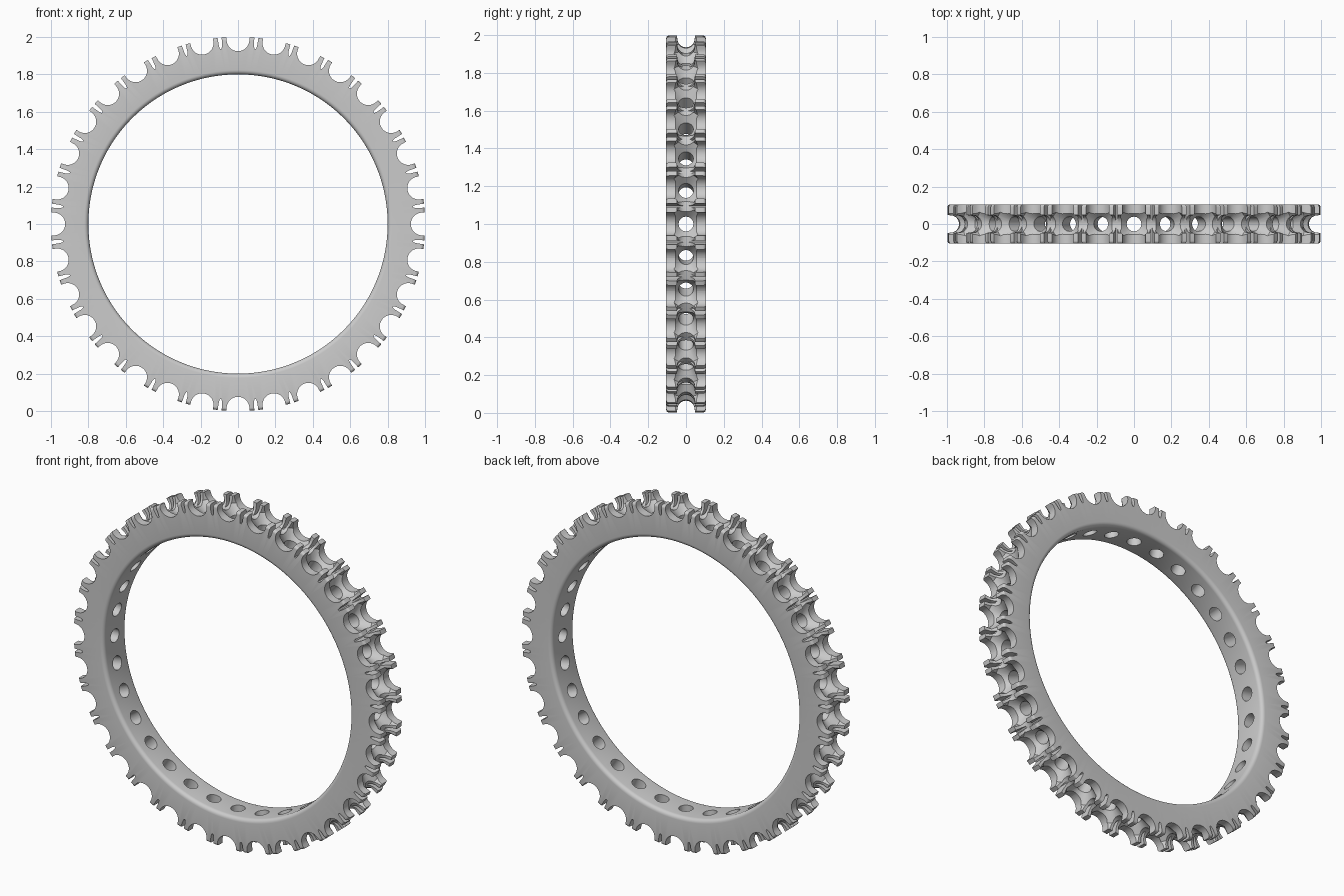
import bpy, bmesh
from math import sin, cos, pi, radians
from mathutils import Matrix, Vector

if "Cube" in bpy.data.objects:
    bpy.data.objects.remove(bpy.data.objects["Cube"])

N = 32                       # stone settings round the band
CENTRE = Matrix.Translation((0, 0, 1))


def make(name, bm):
    bmesh.ops.recalc_face_normals(bm, faces=bm.faces)
    me = bpy.data.meshes.new(name)
    bm.to_mesh(me)
    bm.free()
    ob = bpy.data.objects.new(name, me)
    bpy.context.collection.objects.link(ob)
    return ob


def arc(cx, cy, r, a0, a1, n):
    return [(cx + r * cos(radians(a0 + (a1 - a0) * i / n)),
             cy + r * sin(radians(a0 + (a1 - a0) * i / n))) for i in range(n + 1)]


def prism(bm, pts, h, m):
    """Profile (x, z) extruded along y from -h to h."""
    a = [bm.verts.new(m @ Vector((x, -h, z))) for x, z in pts]
    b = [bm.verts.new(m @ Vector((x, h, z))) for x, z in pts]
    bm.faces.new(a)
    bm.faces.new(b[::-1])
    for i in range(len(pts)):
        j = (i + 1) % len(pts)
        bm.faces.new((a[j], a[i], b[i], b[j]))


def drill(bm, pts, m, seg=32):
    """Profile (radius, z) turned about the local z axis, capped."""
    rings = [[bm.verts.new(m @ Vector((r * cos(2 * pi * k / seg), r * sin(2 * pi * k / seg), z)))
              for k in range(seg)] for r, z in pts]
    bm.faces.new(rings[0][::-1])
    bm.faces.new(rings[-1])
    for p, q in zip(rings, rings[1:]):
        for k in range(seg):
            j = (k + 1) % seg
            bm.faces.new((p[k], p[j], q[j], q[k]))


def cutter(name, build, offset=0.0):
    bm = bmesh.new()
    for i in range(N):
        build(bm, CENTRE @ Matrix.Rotation(2 * pi * (i + offset) / N, 4, 'Y'))
    ob = make(name, bm)
    ob.hide_render = True
    return ob


# band cross-section (y, radius): rounded edges and a U groove round the outside
half = (arc(0.082, 0.823, 0.023, -90, 0, 5)
        + arc(0.09, 0.985, 0.015, 0, 90, 4)
        + [(0.048, 1.0)]
        + arc(0, 0.984, 0.046, 0, -90, 7))
section = half + [(-y, r) for y, r in half[-2::-1]]
bm = bmesh.new()
SEG = 192
rings = []
for k in range(SEG):
    m = CENTRE @ Matrix.Rotation(2 * pi * (k + 0.5) / SEG, 4, 'Y')
    rings.append([bm.verts.new(m @ Vector((0, y, r))) for y, r in section])
for k in range(SEG):
    p, q = rings[k], rings[(k + 1) % SEG]
    for i in range(len(section)):
        j = (i + 1) % len(section)
        bm.faces.new((p[i], p[j], q[j], q[i]))
band = make("ring_band", bm)

# cutters: side scallops, stone seats with through holes, prong slots
scallop = arc(0, 0.985, 0.061, 180, 360, 20) + [(0.066, 1.05), (-0.066, 1.05)]
seat = [(0.039, 0.7), (0.039, 0.905), (0.083, 0.955), (0.083, 1.05)]
slot = [(-0.004, 0.94), (0.004, 0.94), (0.008, 0.955), (0.014, 1.05), (-0.014, 1.05), (-0.008, 0.955)]
cutters = [
    cutter("scallop_cutter", lambda b, m: prism(b, scallop, 0.2, m)),
    cutter("seat_cutter", lambda b, m: drill(b, seat, m)),
    cutter("slot_cutter", lambda b, m: prism(b, slot, 0.2, m), 0.5),
]
bpy.context.view_layer.objects.active = band
for c in cutters:
    mod = band.modifiers.new(c.name, 'BOOLEAN')
    mod.operation = 'DIFFERENCE'
    mod.solver = 'EXACT'
    mod.object = c
    bpy.ops.object.modifier_apply(modifier=mod.name)
    bpy.data.objects.remove(c)

bpy.ops.object.select_all(action='DESELECT')
band.select_set(True)
bpy.ops.object.shade_smooth_by_angle(angle=radians(30))
